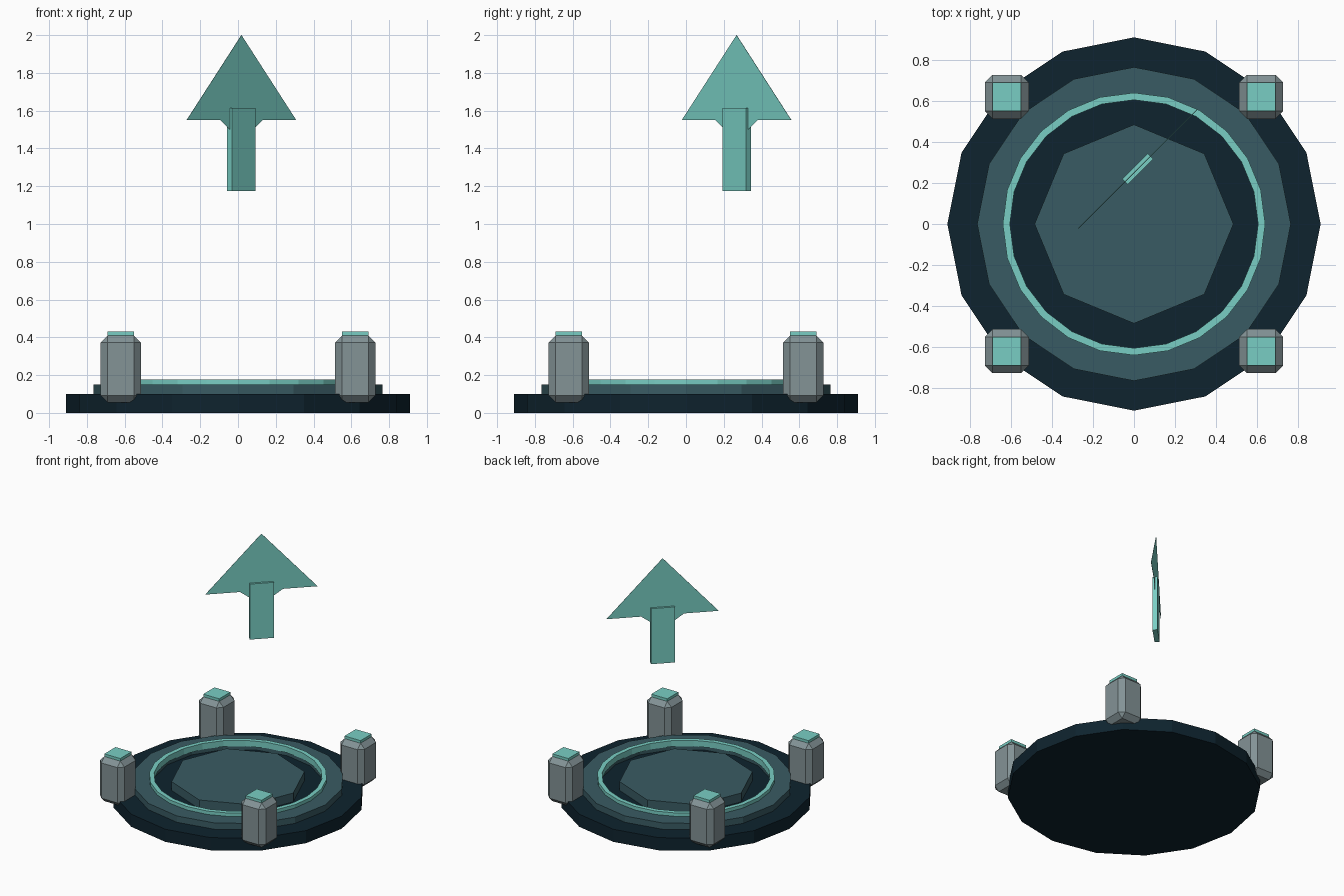
import bpy, bmesh
from math import cos, sin, pi
from mathutils import Matrix

if "Cube" in bpy.data.objects:
    bpy.data.objects.remove(bpy.data.objects["Cube"], do_unlink=True)


def material(name, rgb):
    # 8-bit display colour to linear
    lin = [(c / 255 / 12.92) if c < 11 else ((c / 255 + 0.055) / 1.055) ** 2.4 for c in rgb]
    m = bpy.data.materials.new(name)
    m.use_nodes = True
    m.diffuse_color = (*lin, 1)
    m.node_tree.nodes["Principled BSDF"].inputs["Base Color"].default_value = (*lin, 1)
    return m


NAVY = material("dark navy", (14, 35, 46))
SLATE = material("slate teal", (57, 91, 99))
GLOW = material("glowing mint", (121, 206, 196))
GREY = material("post grey", (131, 147, 150))


def finish(name, bm, mat):
    bmesh.ops.recalc_face_normals(bm, faces=bm.faces)
    mesh = bpy.data.meshes.new(name)
    bm.to_mesh(mesh)
    bm.free()
    mesh.materials.append(mat)
    obj = bpy.data.objects.new(name, mesh)
    bpy.context.collection.objects.link(obj)
    return obj


def disc(name, sides, radius, z0, z1, mat):
    bm = bmesh.new()
    bmesh.ops.create_cone(bm, cap_ends=True, segments=sides, radius1=radius, radius2=radius,
                          depth=z1 - z0, matrix=Matrix.Translation((0, 0, (z0 + z1) / 2)))
    return finish(name, bm, mat)


def ring(name, sides, inner, outer, z0, z1, mat):
    bm = bmesh.new()
    loops = []
    for i in range(sides):
        a = 2 * pi * i / sides
        loops.append([bm.verts.new((r * cos(a), r * sin(a), z))
                      for r, z in ((inner, z0), (outer, z0), (outer, z1), (inner, z1))])
    for i, a in enumerate(loops):
        b = loops[(i + 1) % sides]
        for k in range(4):
            n = (k + 1) % 4
            bm.faces.new((a[k], b[k], b[n], a[n]))
    return finish(name, bm, mat)


def box(name, centre, size, mat, bevel=0, turn=0):
    bm = bmesh.new()
    bmesh.ops.create_cube(bm, size=1)
    bmesh.ops.scale(bm, vec=size, verts=bm.verts)
    if bevel:
        bmesh.ops.bevel(bm, geom=bm.edges[:], offset=bevel, segments=1, affect='EDGES')
    obj = finish(name, bm, mat)
    obj.location = centre
    obj.rotation_euler.z = turn
    return obj


# Stepped pad with a recessed floor and raised centre
disc("base", 16, 0.91, 0, 0.10, NAVY)
ring("step_ring", 16, 0.617, 0.765, 0.10, 0.15, SLATE)
ring("light_ring", 24, 0.605, 0.64, 0.13, 0.177, GLOW)
disc("centre_platform", 8, 0.485, 0.10, 0.17, SLATE)

# Four corner posts with light caps
for side, sx in (("left", 1), ("right", -1)):
    for end, sy in (("front", -1), ("back", 1)):
        x, y = 0.62 * sx, 0.62 * sy
        box(f"{end}_{side}_post", (x, y, 0.232), (0.214, 0.214, 0.354), GREY, bevel=0.037)
        box(f"{end}_{side}_post_cap", (x, y, 0.415), (0.14, 0.14, 0.03), GLOW)

# Floating arrow turned to the diagonal: shaft and paper-thin head
ARROW = (0.018, 0.268, 0)
box("arrow_shaft", (ARROW[0], ARROW[1], 1.395), (0.175, 0.037, 0.44), GLOW, turn=pi / 4)
half = [(0.41, 1.55), (0.157, 1.55), (0.08, 1.495)]
outline = [(0, 2.0)] + half + [(-u, z) for u, z in reversed(half)]
bm = bmesh.new()
face = bm.faces.new([bm.verts.new((u, -0.001, z)) for u, z in outline])
extruded = bmesh.ops.extrude_face_region(bm, geom=[face], use_keep_orig=True)
bmesh.ops.translate(bm, vec=(0, 0.002, 0),
                    verts=[v for v in extruded["geom"] if isinstance(v, bmesh.types.BMVert)])
head = finish("arrow_head", bm, GLOW)
head.location = ARROW
head.rotation_euler.z = pi / 4
